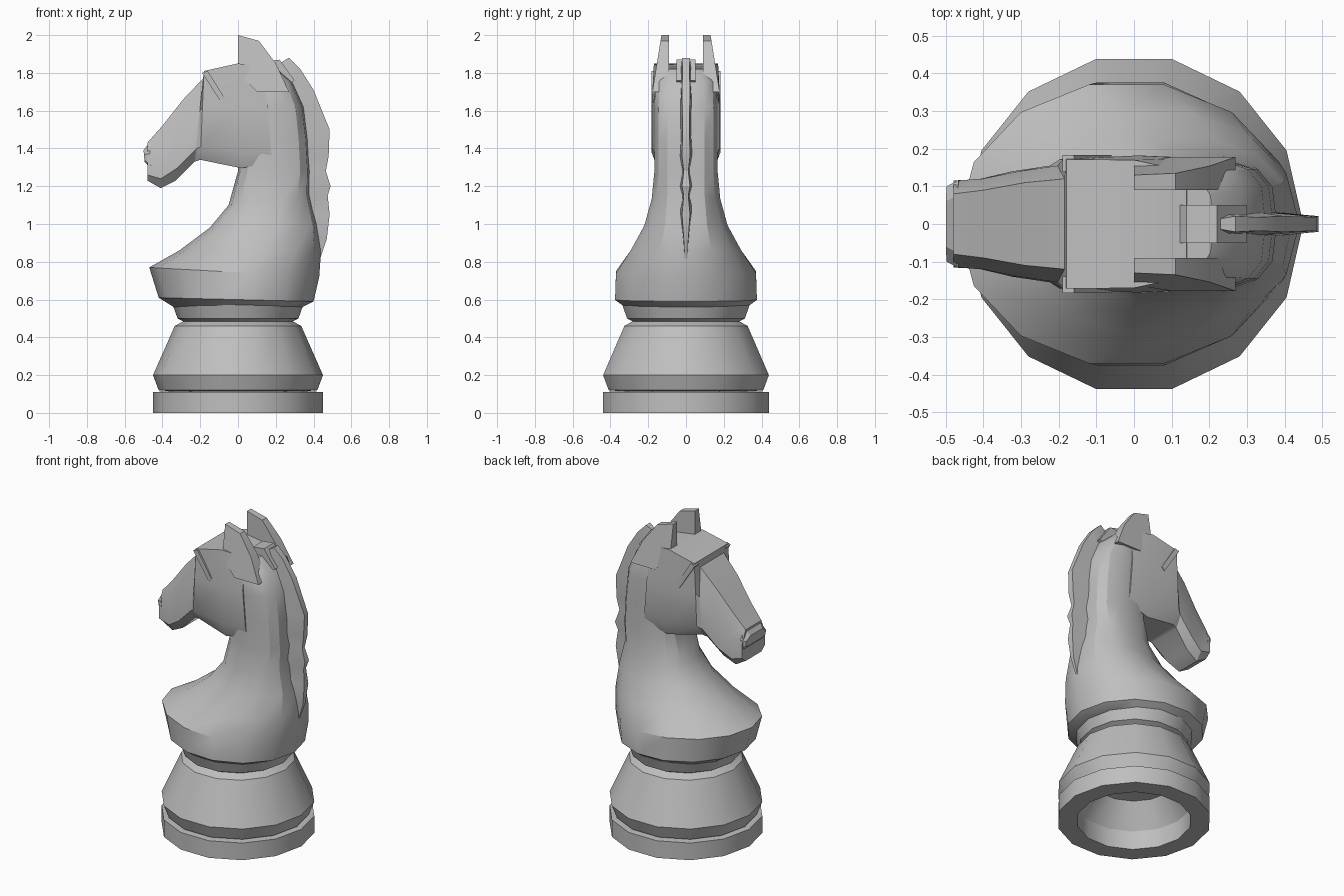
import bpy, bmesh, math

cube = bpy.data.objects.get("Cube")
if cube:
    bpy.data.objects.remove(cube, do_unlink=True)

grey = bpy.data.materials.new("stone_grey")
grey.use_nodes = True
colour = (0.52, 0.52, 0.52, 1)
grey.diffuse_color = colour
grey.node_tree.nodes["Principled BSDF"].inputs["Base Color"].default_value = colour


def finish(bm, name, angle=30):
    """Turn a bmesh into a named object with crisp edges."""
    bmesh.ops.recalc_face_normals(bm, faces=bm.faces)
    mesh = bpy.data.meshes.new(name)
    bm.to_mesh(mesh)
    bm.free()
    mesh.materials.append(grey)
    mesh.shade_smooth()
    mesh.set_sharp_from_angle(angle=math.radians(angle))
    obj = bpy.data.objects.new(name, mesh)
    bpy.context.collection.objects.link(obj)
    return obj


def loft(name, rings, angle=30, caps=True):
    """Skin a list of closed rings with equal point counts."""
    bm = bmesh.new()
    loops = [[bm.verts.new(p) for p in ring] for ring in rings]
    n = len(loops[0])
    for a, b in zip(loops, loops[1:]):
        for i in range(n):
            j = (i + 1) % n
            bm.faces.new((a[i], a[j], b[j], b[i]))
    if caps:
        bm.faces.new(loops[0])
        bm.faces.new(loops[-1])
    return finish(bm, name, angle)


def circle(radius, z, sides=14):
    return [(radius * math.cos(math.tau * i / sides),
             radius * math.sin(math.tau * i / sides), z) for i in range(sides)]


def signed_pow(v, p):
    return math.copysign(abs(v) ** p, v)


def oval(x0, z0, x1, z1, half, p, sides=14):
    """Squarish oval running from the chest point to the back point."""
    ring = []
    for i in range(sides):
        a = math.tau * i / sides
        c, s = signed_pow(math.cos(a), p), signed_pow(math.sin(a), p)
        t = (c + 1) / 2
        ring.append((x0 + (x1 - x0) * t, half * s, z0 + (z1 - z0) * t))
    return ring


# Turned pedestal, hollow underneath
profile = [(0.05, 0.30), (0.24, 0.27), (0.335, 0.12), (0.335, 0), (0.45, 0),
           (0.45, 0.11), (0.36, 0.115), (0.42, 0.12), (0.45, 0.2),
           (0.335, 0.46), (0.29, 0.485), (0.32, 0.5), (0.345, 0.57), (0.30, 0.59)]
loft("pedestal", [circle(r, z) for r, z in profile])

# Chest and neck
sections = [(-0.34, 0.56, 0.34, 0.56, 0.33, 1),
            (-0.42, 0.61, 0.40, 0.59, 0.385, 1),
            (-0.47, 0.77, 0.43, 0.72, 0.38, 1),
            (-0.31, 0.86, 0.44, 0.86, 0.30, 0.95),
            (-0.15, 0.98, 0.42, 1.0, 0.225, 0.85),
            (-0.05, 1.1, 0.38, 1.15, 0.185, 0.75),
            (0.0, 1.28, 0.38, 1.28, 0.17, 0.65),
            (0.0, 1.45, 0.37, 1.45, 0.17, 0.65),
            (0.0, 1.6, 0.35, 1.62, 0.17, 0.65),
            (0.0, 1.76, 0.29, 1.75, 0.165, 0.65),
            (0.0, 1.83, 0.21, 1.82, 0.13, 0.65)]
loft("chest_and_neck", [oval(*s) for s in sections])


def slab(top, bottom, wt, wm, wb):
    """Eight-point slice of the head between a top and a bottom point."""
    side = [(0.0, wt), (0.4, wm), (0.85, wm), (1.0, wb)]
    pts = [(top[0] + (bottom[0] - top[0]) * t, w, top[1] + (bottom[1] - top[1]) * t)
           for t, w in side]
    return pts + [(x, -y, z) for x, y, z in reversed(pts)]


# Head from muzzle to crown
slices = [((-0.48, 1.43), (-0.48, 1.23), 0.08, 0.115, 0.08),
          ((-0.40, 1.52), (-0.41, 1.19), 0.09, 0.12, 0.08),
          ((-0.29, 1.66), (-0.33, 1.23), 0.11, 0.14, 0.09),
          ((-0.185, 1.77), (-0.23, 1.33), 0.12, 0.155, 0.11),
          ((-0.18, 1.81), (-0.20, 1.34), 0.172, 0.172, 0.12),
          ((0.0, 1.85), (0.02, 1.295), 0.17, 0.182, 0.15),
          ((0.14, 1.83), (0.18, 1.33), 0.14, 0.175, 0.16)]
loft("head", [slab(*s) for s in slices])


def plate(name, outline, y0, y1, taper=0.0):
    """Side outline given thickness; upper points can lean inward."""
    low = min(z for x, z in outline)
    return loft(name, [[(x, y0, z) for x, z in outline],
                       [(x, y1 - math.copysign(taper * (z - low), y1), z)
                        for x, z in outline]], 20)


# Ears, mirrored
ear = [(0.0, 1.80), (0.0, 2.0), (0.11, 1.97), (0.20, 1.85), (0.27, 1.70), (0.1, 1.70)]
for label, s in (("left", 1), ("right", -1)):
    plate(label + "_ear", ear, 0.09 * s, 0.178 * s, 0.16)

# Nostril bump and lips
loft("muzzle_tip", [slab((-0.50, 1.39), (-0.495, 1.33), 0.06, 0.10, 0.08),
                    slab((-0.47, 1.43), (-0.46, 1.29), 0.075, 0.117, 0.11)])

# Brow ridges, mirrored
brow = [(-0.19, 1.80), (-0.16, 1.81), (-0.06, 1.65), (-0.08, 1.63)]
for label, s in (("left", 1), ("right", -1)):
    plate(label + "_brow", brow, 0.14 * s, 0.183 * s)

# Tuft between the ears
plate("forelock", [(0.10, 1.80), (0.14, 1.86), (0.22, 1.87), (0.30, 1.76), (0.2, 1.70)],
      -0.05, 0.05)

# Mane: thin scalloped crest along the back of the neck
spine = [(0.22, 1.85, 0.18, 1.74, 0.02), (0.27, 1.88, 0.22, 1.72, 0.035),
         (0.33, 1.82, 0.27, 1.66, 0.03), (0.40, 1.71, 0.30, 1.60, 0.035),
         (0.485, 1.50, 0.32, 1.46, 0.03), (0.48, 1.36, 0.33, 1.36, 0.035),
         (0.465, 1.28, 0.33, 1.28, 0.02), (0.49, 1.20, 0.33, 1.20, 0.035),
         (0.475, 1.15, 0.33, 1.15, 0.02), (0.485, 1.05, 0.35, 1.08, 0.035),
         (0.47, 0.92, 0.36, 0.96, 0.02), (0.43, 0.80, 0.36, 0.84, 0.01)]
loft("mane", [[(xo, w * 0.6, zo), (xi, w, zi), (xi, -w, zi), (xo, -w * 0.6, zo)]
              for xo, zo, xi, zi, w in spine], 25)
